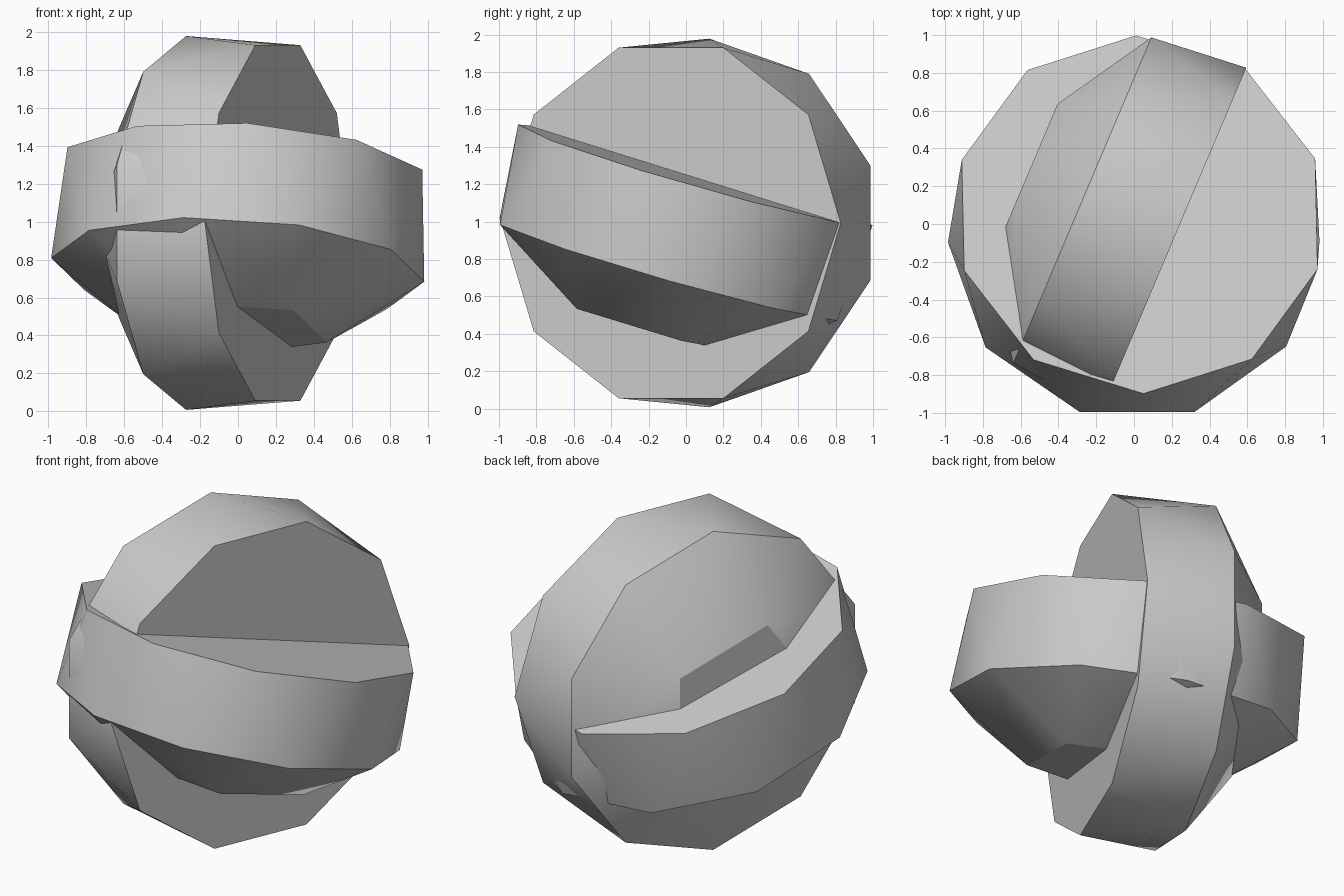
import bpy, bmesh, math
from mathutils import Vector

cube = bpy.data.objects.get("Cube")
if cube:
    bpy.data.objects.remove(cube, do_unlink=True)

grey = bpy.data.materials.new("plain grey")
grey.use_nodes = True
colour = (0.6, 0.6, 0.6, 1)
grey.diffuse_color = colour
grey.node_tree.nodes["Principled BSDF"].inputs["Base Color"].default_value = colour

# Regular solid of edge length EDGE: decagon, twisted decagon, pentagon cap
EDGE = 0.609
R10 = EDGE / (2 * math.sin(math.pi / 10))
R5 = EDGE / (2 * math.sin(math.pi / 5))
DEPTH = 0.8624 * EDGE
CAP = DEPTH + 0.5257 * EDGE


def faceted_dome(name, base, axis, toward):
    """base: centre of the flat decagon, axis: its outward normal,
    toward: direction of its first corner."""
    base, axis = Vector(base), Vector(axis).normalized()
    u = Vector(toward)
    u = (u - axis * u.dot(axis)).normalized()
    v = axis.cross(u)
    bm = bmesh.new()
    for count, radius, depth, turn in ((10, R10, 0, 0), (10, R10, DEPTH, 18), (5, R5, CAP, 0)):
        for i in range(count):
            a = math.radians(turn) + math.tau * i / count
            bm.verts.new(base - axis * depth + (u * math.cos(a) + v * math.sin(a)) * radius)
    bmesh.ops.convex_hull(bm, input=bm.verts[:])
    bmesh.ops.dissolve_limit(bm, angle_limit=math.radians(3), verts=bm.verts[:], edges=bm.edges[:])
    bmesh.ops.recalc_face_normals(bm, faces=bm.faces[:])
    mesh = bpy.data.meshes.new(name)
    bm.to_mesh(mesh)
    bm.free()
    mesh.materials.append(grey)
    ob = bpy.data.objects.new(name, mesh)
    bpy.context.collection.objects.link(ob)
    bpy.ops.object.select_all(action="DESELECT")
    ob.select_set(True)
    bpy.context.view_layer.objects.active = ob
    bpy.ops.object.shade_smooth_by_angle(angle=math.radians(30))
    return ob


# Upright solid, flat side facing left
faceted_dome("upright_solid", (0.21, -0.08, 0.993), (0.921, -0.39, 0), (-0.39, -0.921, 0))
# Lying solid, flat side tilted up and slightly back
faceted_dome("lying_solid", (0.03, 0.05, 1.25), (0.06, 0.274, 0.96), (-0.02, 0.945, -0.27))
